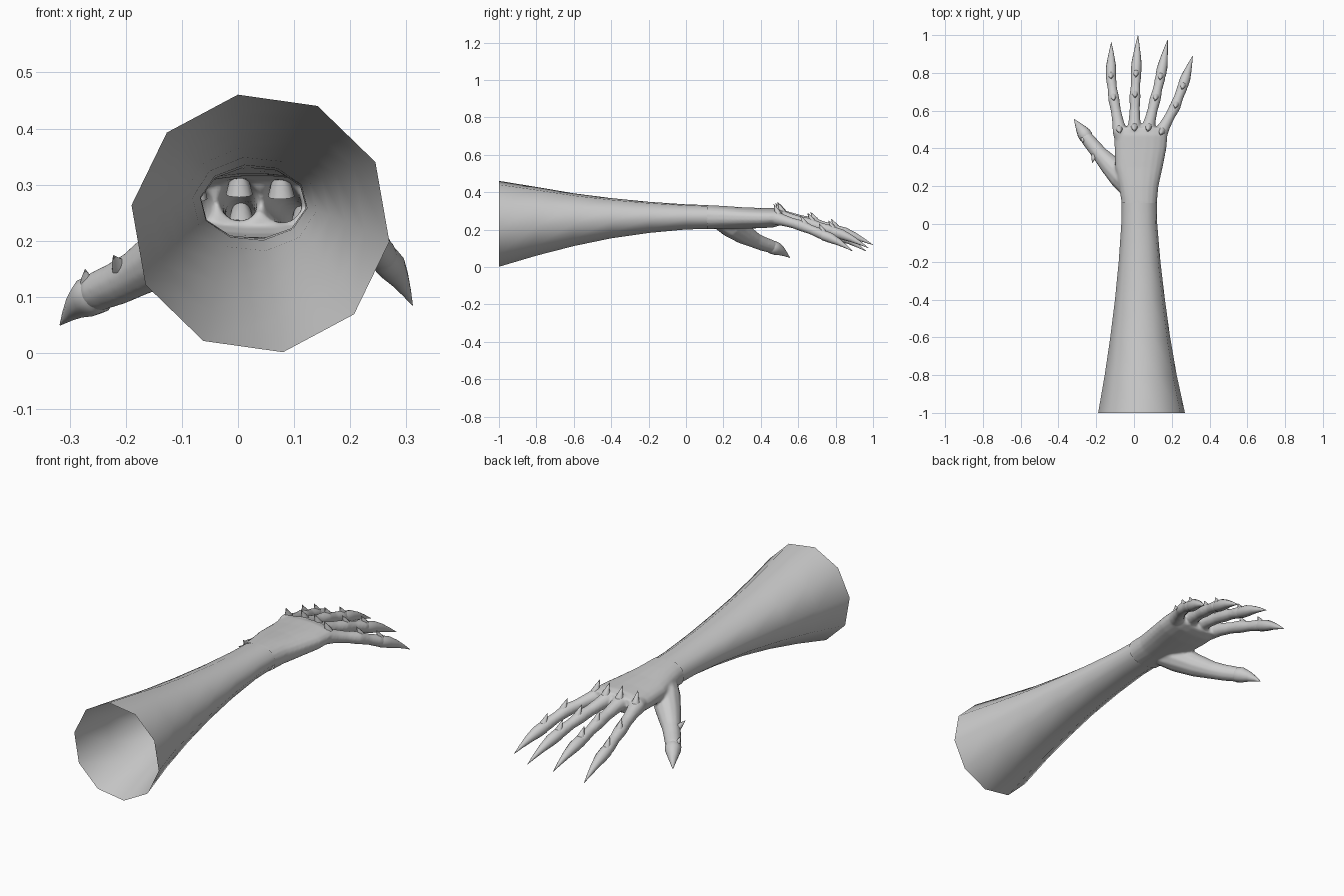
import bpy, bmesh, math
from mathutils import Vector

if "Cube" in bpy.data.objects:
    bpy.data.objects.remove(bpy.data.objects["Cube"])


def add_loft(bm, rings, cap=True):
    # bridges a list of point rings, optionally closing both ends
    loops = [[bm.verts.new(p) for p in r] for r in rings]
    n = len(loops[0])
    for a, b in zip(loops, loops[1:]):
        for i in range(n):
            j = (i + 1) % n
            bm.faces.new((a[i], a[j], b[j], b[i]))
    if cap:
        bm.faces.new(loops[0])
        bm.faces.new(loops[-1])


def section(y, x0, x1, z0, z1, n, power=1.0):
    # cross-section across the forearm; power < 1 makes it boxier
    pts = []
    for i in range(n):
        a = math.radians(-8) + math.tau * i / n
        c, s = math.cos(a), math.sin(a)
        pts.append(((x0 + x1) / 2 + (x1 - x0) / 2 * math.copysign(abs(c) ** power, c), y,
                    (z0 + z1) / 2 + (z1 - z0) / 2 * math.copysign(abs(s) ** power, s)))
    return pts


def add_tube(bm, path, n=10, flat=1.0):
    # tube along (x, y, z, radius) points
    P = [Vector(p[:3]) for p in path]
    rings = []
    for i, p in enumerate(P):
        d = (P[min(i + 1, len(P) - 1)] - P[max(i - 1, 0)]).normalized()
        side = d.cross(Vector((0, 0, 1))).normalized()
        up = side.cross(d)
        r = path[i][3]
        rings.append([p + side * r * math.cos(math.tau * k / n) + up * r * flat * math.sin(math.tau * k / n)
                      for k in range(n)])
    add_loft(bm, rings)


def make_object(name, bm, angle=60):
    bmesh.ops.recalc_face_normals(bm, faces=bm.faces)
    me = bpy.data.meshes.new(name)
    bm.to_mesh(me)
    bm.free()
    ob = bpy.data.objects.new(name, me)
    bpy.context.collection.objects.link(ob)
    bpy.ops.object.select_all(action='DESELECT')
    ob.select_set(True)
    bpy.context.view_layer.objects.active = ob
    bpy.ops.object.shade_smooth_by_angle(angle=math.radians(angle))
    return ob


# Forearm: open ten-sided flared sleeve
bm = bmesh.new()
arm = [(-1, -.192, .272, -.002, .464), (-.8, -.157, .228, .058, .431), (-.6, -.127, .193, .11, .396),
       (-.4, -.102, .165, .152, .37), (-.2, -.082, .141, .181, .35), (0, -.068, .124, .2, .336),
       (.12, -.067, .122, .203, .332)]
add_loft(bm, [section(*s, 10) for s in arm], cap=False)
make_object("forearm", bm)

# Hand solids: palm, fingers and thumb, fused below
bm = bmesh.new()
palm = [(.04, -.066, .121, .202, .332), (.12, -.067, .122, .203, .331), (.2, -.08, .13, .205, .327),
        (.3, -.1, .152, .206, .32), (.4, -.103, .172, .207, .316), (.47, -.105, .178, .212, .315),
        (.51, -.098, .165, .225, .305)]
add_loft(bm, [section(*s, 20, 0.85) for s in palm])

# knuckle, first joint, second joint and tip of each finger
fingers = [
    ((-.075, .49, .268), (-.107, .66, .226), (-.122, .775, .187), (-.12, .962, .085)),
    ((.002, .50, .275), (.005, .675, .238), (.01, .785, .204), (.021, 1.0, .118)),
    ((.073, .50, .272), (.112, .66, .232), (.138, .77, .197), (.178, .975, .102)),
    ((.14, .48, .262), (.217, .62, .22), (.255, .72, .178), (.311, .89, .085))]

bc = bmesh.new()   # claws
bs = bmesh.new()   # spikes


def add_claw(joint, tip, r):
    a, b = Vector(joint), Vector(tip)
    stops = [(-.06, .7, 0), (.1, 1.02, .0), (.3, 1.0, .006), (.55, .7, .008), (.8, .34, .005), (1, .03, 0)]
    add_tube(bc, [(*(a.lerp(b, t) + Vector((0, 0, lift))), r * k) for t, k, lift in stops], 12)


def add_spike(joint, forward, lean, height, r):
    # thorn rising from a joint and curving backwards
    c, f = Vector(joint), Vector(forward).normalized()
    up = Vector(lean).normalized()
    stops = [(.018, .15, 1), (.016, .4, .8), (.008, .68, .42), (-.004, 1, .03)]
    add_tube(bs, [(*(c + f * s + up * height * h), r * k) for s, h, k in stops], 8)


for k, j1, j2, tip in fingers:
    K, A, B, T = map(Vector, (k, j1, j2, tip))
    back = K - (A - K) * 0.5
    back.z = .26
    add_tube(bm, [(*back, .032), (*K, .039), (*K.lerp(A, .3), .031), (*K.lerp(A, .65), .027), (*A, .030),
                  (*A.lerp(B, .5), .025), (*B, .028), (*B.lerp(T, .15), .024)], 12)
    add_claw(B, T, .027)
    add_spike(K, A - K, (0, -.1, 1), .074, .024)
    add_spike(A, B - A, (0, -.1, 1), .056, .021)
    add_spike(B, T - B, (0, -.1, 1), .052, .021)

# Thumb with its claw and thorns
thumb = [(-.01, .17, .255, .05), (-.06, .245, .222, .068), (-.125, .31, .175, .055), (-.18, .37, .142, .042),
         (-.215, .412, .124, .039), (-.25, .455, .11, .036), (-.262, .472, .102, .03)]
add_tube(bm, thumb, 12)
add_claw((-.245, .45, .112), (-.317, .555, .05), .036)
add_spike((-.18, .37, .142), (-.6, .7, -.2), (-.5, -.5, .35), .07, .024)
add_spike((-.245, .45, .112), (-.6, .7, -.3), (-.5, -.3, .6), .05, .022)

# Fuse and soften the hand, then open it at the wrist
hand = make_object("hand_blend", bm)
rm = hand.modifiers.new("fuse", 'REMESH')
rm.mode = 'VOXEL'
rm.voxel_size = .006
sm = hand.modifiers.new("soften", 'SMOOTH')
sm.factor = .5
sm.iterations = 6
dg = bpy.context.evaluated_depsgraph_get()
fused = bmesh.new()
fused.from_mesh(hand.evaluated_get(dg).to_mesh())
bpy.data.objects.remove(hand)
bmesh.ops.delete(fused, geom=[f for f in fused.faces if f.calc_center_median().y < .11], context='FACES')
make_object("hand", fused)
make_object("claws", bc)
make_object("knuckle_spikes", bs)
